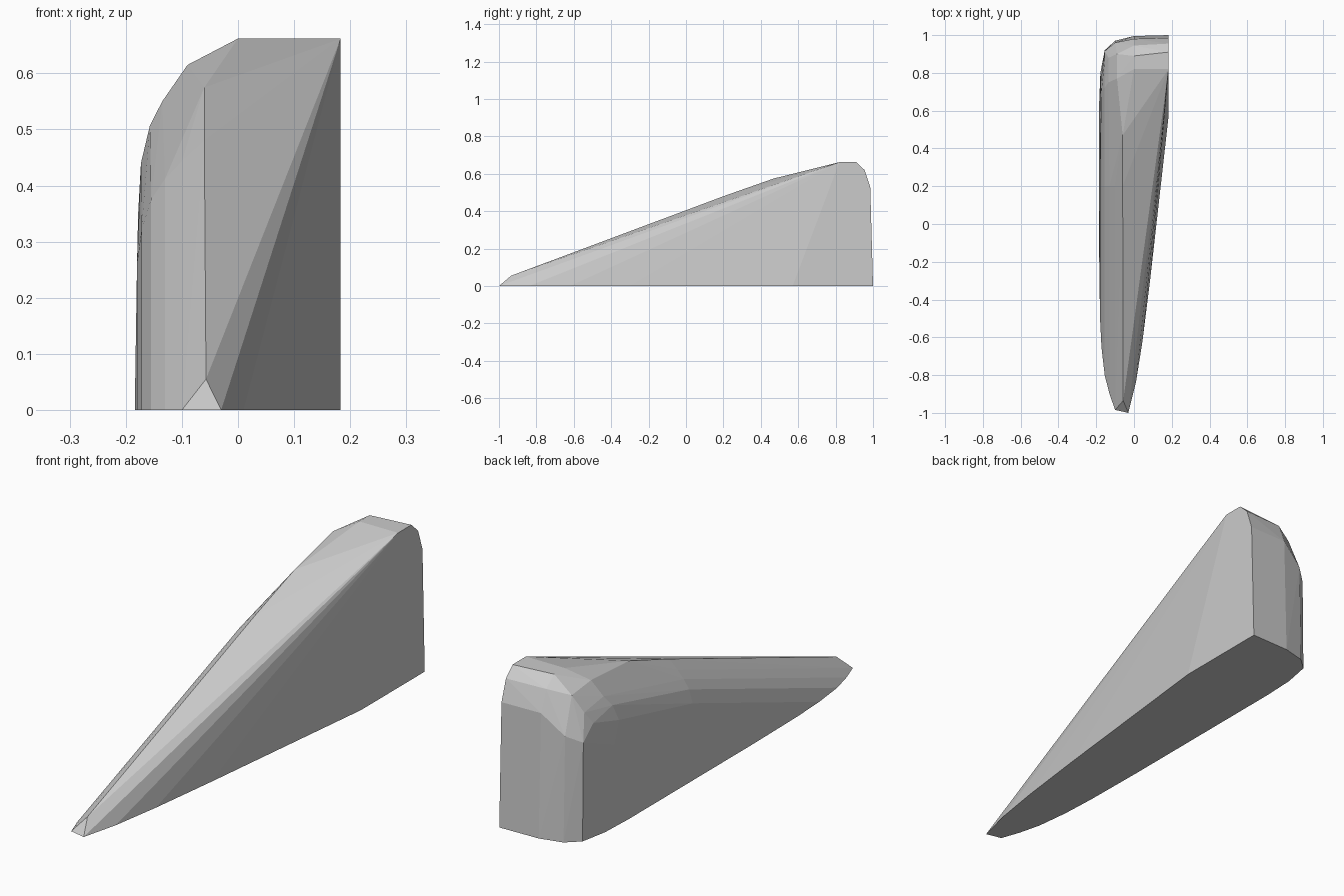
import bpy, bmesh, math

pts = []

# Right side and back of the footprint
for x, y in [(-0.03, -1), (0.01, -0.84), (0.045, -0.62), (0.085, -0.3), (0.183, 0.57),
             (0.183, 1), (0, 0.995), (-0.1, 0.97), (-0.155, 0.92), (-0.178, 0.8),
             (-0.184, 0.65), (-0.184, -0.2)]:
    pts.append((x, y, 0))

# Rounded left shoulder: straight strips climbing from the ground to mid length
SLOPE = 0.376
for x, drop in [(-0.10, 0.036), (-0.13, 0.068), (-0.155, 0.105), (-0.172, 0.16), (-0.18, 0.22)]:
    pts.append((x, -1.08 + drop / SLOPE, 0))
    pts.append((x, 0.2, 0.48 - drop))

# Crest line from the nose to the top, and the flat top
pts += [(-0.057, -0.935, 0.055), (-0.06, 0.2, 0.48), (-0.06, 0.47, 0.575)]
for x in (0, 0.183):
    pts += [(x, 0.82, 0.662), (x, 0.91 if x else 0.89, 0.662)]

# Rounded upper back edge
pts += [(0.183, 0.955, 0.62), (0.183, 0.985, 0.53), (0, 0.945, 0.62), (0, 0.98, 0.53)]

# Rounded upper back-left corner
pts += [(-0.09, 0.77, 0.615), (-0.09, 0.9, 0.6), (-0.135, 0.75, 0.55), (-0.135, 0.88, 0.53),
        (-0.157, 0.72, 0.507), (-0.157, 0.85, 0.48), (-0.173, 0.7, 0.44),
        (-0.178, 0.74, 0.35), (-0.155, 0.915, 0.42), (-0.1, 0.96, 0.45)]

# Wedge body as one convex solid
bm = bmesh.new()
for p in pts:
    bm.verts.new(p)
res = bmesh.ops.convex_hull(bm, input=bm.verts[:])
loose = [v for v in bm.verts if not v.link_faces]
bmesh.ops.delete(bm, geom=loose, context='VERTS')
bmesh.ops.dissolve_limit(bm, angle_limit=math.radians(0.5), verts=bm.verts[:], edges=bm.edges[:])
bmesh.ops.recalc_face_normals(bm, faces=bm.faces[:])
mesh = bpy.data.meshes.new("wedge_body")
bm.to_mesh(mesh)
bm.free()
obj = bpy.data.objects.new("wedge_body", mesh)
bpy.context.collection.objects.link(obj)
